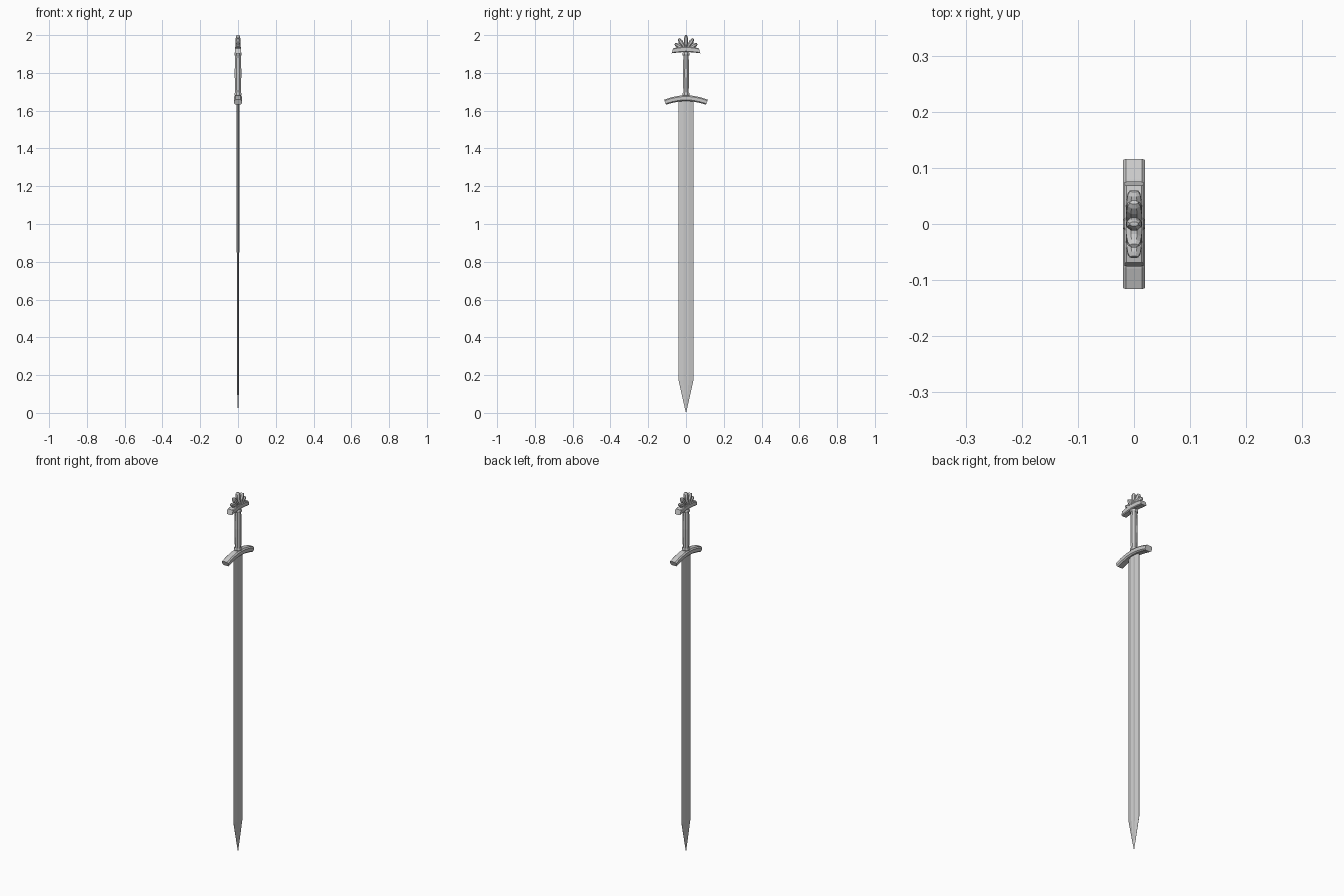
import bpy, bmesh
from math import sin, cos, pi, radians
from mathutils import Vector, Matrix

if "Cube" in bpy.data.objects:
    bpy.data.objects.remove(bpy.data.objects["Cube"])


def loft(name, rings, matrix=None):
    """Skin a list of equal-length point rings and cap both ends."""
    bm = bmesh.new()
    loops = [[bm.verts.new(Vector(p)) for p in ring] for ring in rings]
    n = len(loops[0])
    for a, b in zip(loops, loops[1:]):
        for i in range(n):
            j = (i + 1) % n
            bm.faces.new((a[i], a[j], b[j], b[i]))
    bm.faces.new(loops[0])
    bm.faces.new(loops[-1])
    bmesh.ops.remove_doubles(bm, verts=bm.verts, dist=1e-5)
    bmesh.ops.recalc_face_normals(bm, faces=bm.faces)
    if matrix:
        bm.transform(matrix)
    me = bpy.data.meshes.new(name)
    bm.to_mesh(me)
    bm.free()
    ob = bpy.data.objects.new(name, me)
    bpy.context.collection.objects.link(ob)
    return ob


def octagon(z, rx, ry):
    return [(rx * cos(pi / 8 + i * pi / 4), ry * sin(pi / 8 + i * pi / 4), z) for i in range(8)]


def chamfered(w, h, c):
    """Rectangle with cut corners, as (across, up) pairs."""
    return [(w, h - c), (w - c, h), (c - w, h), (-w, h - c),
            (-w, c - h), (c - w, -h), (w - c, -h), (w, c - h)]


def curved_bar(name, stations, half_x, chamfer):
    """Bar along y; each station is (y, z, half height, tilt in degrees)."""
    rings = []
    for y, z, h, tilt in stations:
        t = radians(tilt)
        rings.append([(a, y - u * sin(t), z + u * cos(t))
                      for a, u in chamfered(half_x, h, chamfer)])
    return loft(name, rings)


def mirrored(half):
    """Complete a list of stations given from the middle outwards."""
    return [(-y, z, h, -t) for y, z, h, t in reversed(half[1:])] + half


# Blade: hollow centre, bevelled edges, pointed tip
section = [(0.0045, 0), (0.007, 0.014), (0.0005, 0.04), (-0.0005, 0.04), (-0.007, 0.014),
           (-0.0045, 0), (-0.007, -0.014), (-0.0005, -0.04), (0.0005, -0.04), (0.007, -0.014)]
loft("blade", [[(x * sx, y * sy, z) for x, y in section]
               for z, sx, sy in ((0, 0.05, 0.01), (0.08, 0.5, 0.47), (0.175, 0.9, 1), (1.66, 1, 1))])

# Crossguard: bar drooping toward the blade
curved_bar("crossguard", mirrored([(0, 1.666, 0.015, 0), (0.035, 1.664, 0.015, -6),
                                   (0.075, 1.656, 0.015, -15), (0.111, 1.645, 0.014, -22)]),
           0.02, 0.006)

# Grip and its collars
loft("grip", [octagon(z, rx, ry) for z, rx, ry in
              ((1.675, 0.016, 0.015), (1.73, 0.018, 0.016), (1.80, 0.019, 0.018),
               (1.86, 0.018, 0.016), (1.91, 0.016, 0.015))])
for name, z in (("lower_collar", 1.687), ("upper_collar", 1.900)):
    loft(name, [octagon(z + dz, r, r) for dz, r in
                ((-0.008, 0.018), (-0.003, 0.021), (0.003, 0.021), (0.008, 0.018))])

# Pommel base bar
curved_bar("pommel_base", mirrored([(0, 1.925, 0.014, 0), (0.04, 1.922, 0.014, -6),
                                    (0.072, 1.917, 0.0135, 15)]), 0.017, 0.004)

# Pommel lobes: five petals in a fan
for i, (angle, length) in enumerate(((-60, 0.068), (-32, 0.073), (0, 0.08), (32, 0.073), (60, 0.068))):
    rings = [octagon(length * t, rx, ry) for t, rx, ry in
             ((0, 0.015, 0.007), (0.45, 0.0155, 0.011), (0.72, 0.014, 0.013),
              (0.9, 0.012, 0.009), (1, 0.008, 0.004))]
    place = Matrix.Translation((0, 0, 1.92)) @ Matrix.Rotation(radians(-angle), 4, 'X')
    loft(f"pommel_lobe_{i + 1}", rings, place)
